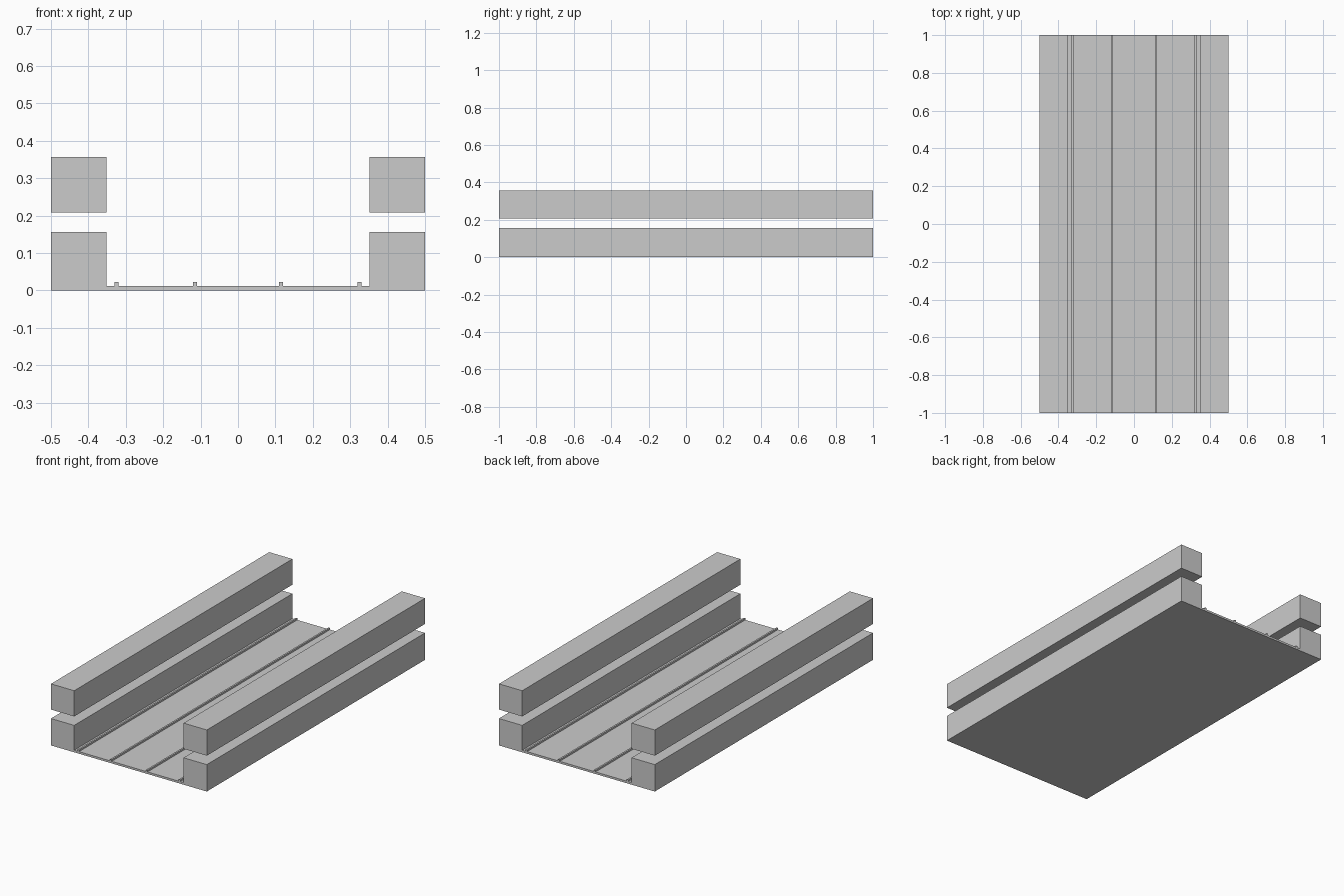
import bpy, bmesh

if "Cube" in bpy.data.objects:
    bpy.data.objects.remove(bpy.data.objects["Cube"])

HALF_LEN = 1.0
HALF_W = 0.5
INNER = 0.351      # inner face of the side walls
FLOOR = 0.012      # floor thickness
WALL = 0.156       # top of the lower walls


def extrude_profile(name, points):
    """Extrude an (x, z) outline along the full length in y."""
    bm = bmesh.new()
    face = bm.faces.new([bm.verts.new((x, -HALF_LEN, z)) for x, z in points])
    new = bmesh.ops.extrude_face_region(bm, geom=[face])["geom"]
    verts = [g for g in new if isinstance(g, bmesh.types.BMVert)]
    bmesh.ops.translate(bm, verts=verts, vec=(0, 2 * HALF_LEN, 0))
    bmesh.ops.recalc_face_normals(bm, faces=bm.faces)
    mesh = bpy.data.meshes.new(name)
    bm.to_mesh(mesh)
    bm.free()
    obj = bpy.data.objects.new(name, mesh)
    bpy.context.collection.objects.link(obj)
    return obj


def bar(name, x0, x1, z0, z1):
    return extrude_profile(name, [(x0, z0), (x1, z0), (x1, z1), (x0, z1)])


# Floor and lower side walls as one channel
right_half = [(HALF_W, 0), (HALF_W, WALL), (INNER, WALL), (INNER, FLOOR)]
left_half = [(-x, z) for x, z in reversed(right_half)]
extrude_profile("floor_and_lower_walls", right_half + left_half)

# Upper side beams and floor strips, repeated on both sides
for side, s in (("left", -1), ("right", 1)):
    x0, x1 = sorted((s * INNER, s * HALF_W))
    bar(f"upper_beam_{side}", x0, x1, 0.208, 0.357)
    for label, x in (("inner", 0.115), ("outer", 0.325)):
        cx = s * x
        bar(f"{label}_floor_strip_{side}", cx - 0.005, cx + 0.005, FLOOR, 0.022)
